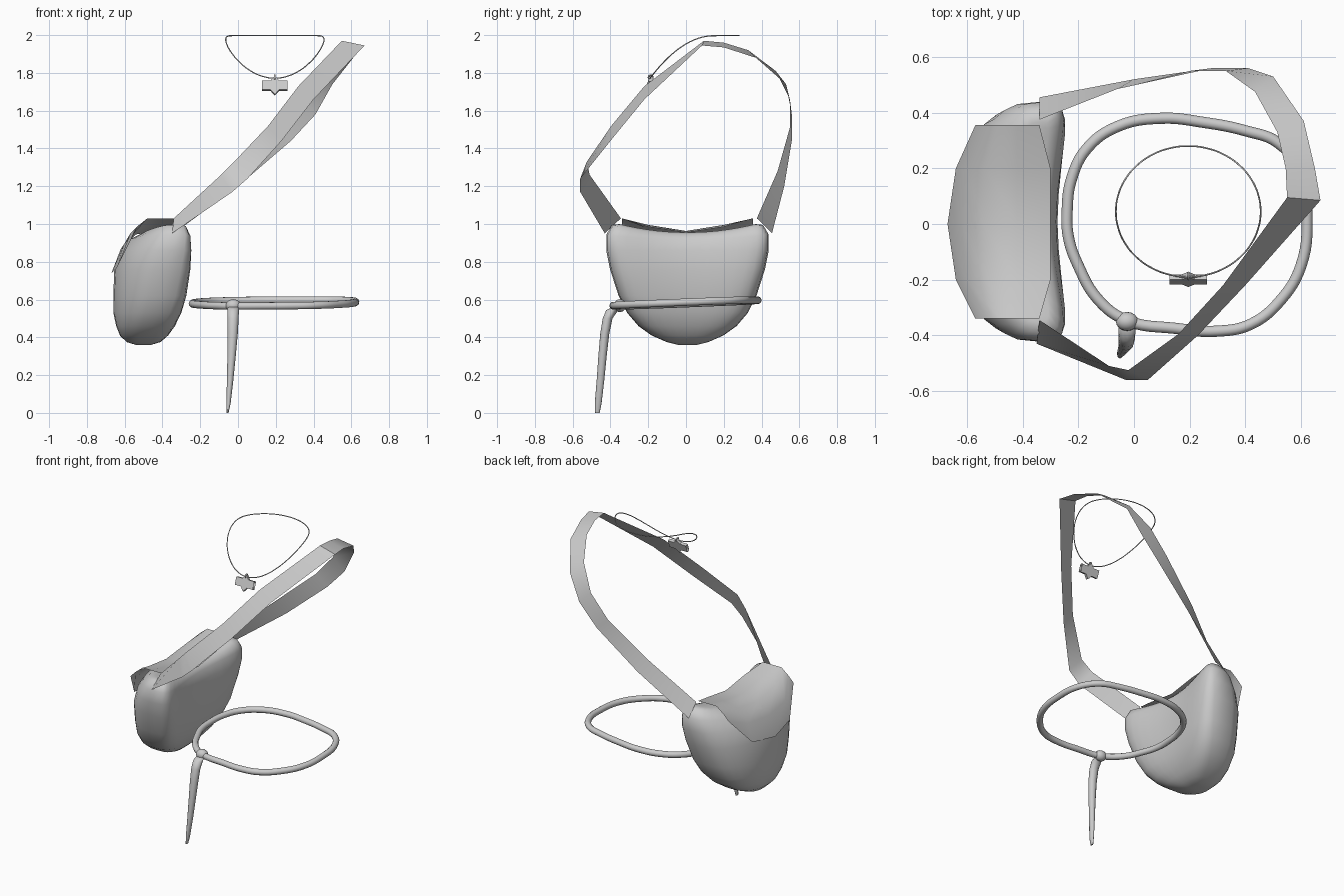
import bpy, bmesh, math
from mathutils import Vector, Matrix

if "Cube" in bpy.data.objects:
    bpy.data.objects.remove(bpy.data.objects["Cube"])


def activate(ob):
    bpy.ops.object.select_all(action='DESELECT')
    ob.select_set(True)
    bpy.context.view_layer.objects.active = ob


def smooth(ob, angle):
    activate(ob)
    bpy.ops.object.shade_smooth_by_angle(angle=math.radians(angle))


def loft(name, rings, closed=True, angle=40):
    """Skin equal-length point rows; closed rows get caps of crosswise strips."""
    n = len(rings[0])
    last = (len(rings) - 1) * n
    verts = [tuple(p) for r in rings for p in r]
    faces = []
    for i in range(len(rings) - 1):
        for j in range(n if closed else n - 1):
            k = (j + 1) % n
            faces.append((i * n + j, i * n + k, (i + 1) * n + k, (i + 1) * n + j))
    if closed:
        h, q = n // 2, n // 4
        for base in (0, last):
            for i in range(-q, q):
                ids = [i % n, (i + 1) % n, (h - i - 1) % n, (h - i) % n]
                faces.append(tuple(base + v for v in dict.fromkeys(ids)))
    me = bpy.data.meshes.new(name)
    me.from_pydata(verts, [], faces)
    bm = bmesh.new()
    bm.from_mesh(me)
    bmesh.ops.recalc_face_normals(bm, faces=bm.faces)
    bm.to_mesh(me)
    bm.free()
    ob = bpy.data.objects.new(name, me)
    bpy.context.collection.objects.link(ob)
    smooth(ob, angle)
    return ob


def tube(name, points, radius):
    """Round closed loop through the given points."""
    cu = bpy.data.curves.new(name, 'CURVE')
    cu.dimensions = '3D'
    cu.bevel_depth = radius
    cu.bevel_resolution = 3
    cu.resolution_u = 6
    sp = cu.splines.new('BEZIER')
    sp.bezier_points.add(len(points) - 1)
    for bp, p in zip(sp.bezier_points, points):
        bp.co = p
        bp.handle_left_type = bp.handle_right_type = 'AUTO'
    sp.use_cyclic_u = True
    ob = bpy.data.objects.new(name, cu)
    bpy.context.collection.objects.link(ob)
    activate(ob)
    bpy.ops.object.convert(target='MESH')
    smooth(bpy.context.object, 60)


def spow(v, p):
    return math.copysign(abs(v) ** p, v)


# Pouch: rows are height, outer x, inner x, half width, corner lift
levels = [(.36, -.54, -.46, .05, 0), (.375, -.59, -.41, .11, 0),
          (.41, -.625, -.37, .19, 0), (.46, -.645, -.335, .26, 0),
          (.53, -.66, -.305, .32, 0), (.62, -.66, -.285, .365, 0),
          (.76, -.655, -.275, .41, 0), (.86, -.62, -.28, .43, 0),
          (.92, -.57, -.295, .43, .02), (.945, -.52, -.315, .40, .05),
          (.955, -.47, -.35, .36, .055)]
rings = []
for z, x0, x1, hy, lift in levels:
    ring = []
    for i in range(32):
        a = math.tau * i / 32
        c = spow(math.cos(a), .65)
        y = hy * spow(math.sin(a), .85)
        x = (x0 + x1) / 2 + (x1 - x0) / 2 * c + (.55 + .13 * c) * y * y
        ring.append((x, y + .008, z + lift * (y / .4) ** 2))
    rings.append(ring)
loft("pouch", rings, angle=70)

# Flap: sheet draped over the pouch, mirrored about y = 0
end = [(-.34, 1.03), (-.42, 1.03), (-.48, 1.03), (-.53, .99), (-.57, .95)]
side = [(-.30, .985), (-.42, .995), (-.53, .975), (-.605, .89), (-.64, .77)]
mid = [(-.30, .955), (-.42, .963), (-.54, .945), (-.62, .87), (-.67, .74)]
rows = [[(x, y, z) for x, z in prof] for y, prof in
        ((-.34, end), (-.2, side), (0, mid), (.2, side), (.355, end))]
loft("pouch_flap", rows, closed=False, angle=60)

# Shoulder strap: ribbon between an outer lower and an inner upper edge
strap = [((-.35, -.43, .95), (-.34, -.345, 1.03)),
         ((-.03, -.56, 1.17), (-.09, -.51, 1.26)),
         ((.05, -.56, 1.24), (-.02, -.525, 1.33)),
         ((.23, -.40, 1.44), (.16, -.395, 1.52)),
         ((.40, -.22, 1.66), (.32, -.22, 1.73)),
         ((.67, .085, 1.945), (.55, .095, 1.97)),
         ((.65, .2, 1.935), (.545, .2, 1.96)),
         ((.61, .37, 1.88), (.515, .33, 1.92)),
         ((.5, .53, 1.74), (.435, .475, 1.81)),
         ((.41, .56, 1.58), (.33, .55, 1.66)),
         ((.28, .56, 1.44), (.2, .55, 1.51)),
         ((0, .52, 1.20), (-.06, .485, 1.28)),
         ((-.34, .455, .95), (-.34, .375, 1.03))]
loft("shoulder_strap", strap, closed=False, angle=50)

# Rope belt
belt = [(-.24, .05), (-.225, .16), (-.17, .27), (-.06, .35), (.1, .38),
        (.25, .365), (.4, .335), (.52, .29), (.6, .18), (.622, .02),
        (.6, -.15), (.53, -.27), (.42, -.36), (.3, -.385), (.15, -.375),
        (-.03, -.345), (-.13, -.27), (-.2, -.15), (-.235, -.05)]
tube("belt", [(x, y, .58 + .04 * y + .01 * x) for x, y in belt], .02)

# Belt knot
bpy.ops.mesh.primitive_uv_sphere_add(segments=16, ring_count=10, radius=1,
                                     location=(-.025, -.35, .568))
knot = bpy.context.object
knot.name = "belt_knot"
knot.scale = (.04, .034, .034)
smooth(knot, 60)

# Hanging belt end: rows are x, y, z, half width in x, half depth in y
tail = [(-.025, -.355, .56, .03, .03), (-.025, -.39, .545, .03, .032),
        (-.026, -.415, .50, .029, .026), (-.028, -.43, .42, .027, .024),
        (-.034, -.442, .30, .022, .022), (-.042, -.453, .17, .017, .02),
        (-.05, -.465, .05, .011, .018), (-.055, -.469, 0, .005, .012)]
loft("belt_end", [[(x + w * math.cos(math.tau * i / 12),
                    y + d * math.sin(math.tau * i / 12), z) for i in range(12)]
                  for x, y, z, w, d in tail], angle=60)

# Necklace cord
cord = []
for i in range(24):
    a = math.tau * i / 24
    y = .045 + .235 * math.sin(a)
    cord.append((.195 + .26 * math.cos(a), y,
                 1.997 - .225 * (max(0, .15 - y) / .34) ** 2))
tube("necklace_cord", cord, .003)

# Six-pointed pendant, leaning back with the cord
tilt = Matrix.Translation((.195, -.199, 1.732)) @ Matrix.Rotation(-.35, 4, 'X')
star = []
for depth in (-.01, .01):
    row = []
    for i in range(12):
        r = .078 if i % 2 == 0 else .045
        a = math.tau * i / 12
        row.append(tilt @ Vector((r * math.cos(a + math.pi / 2), depth,
                                  .67 * r * math.sin(a + math.pi / 2))))
    star.append(row)
loft("star_pendant", star, angle=20)

# Pendant loop
bpy.ops.mesh.primitive_torus_add(major_radius=.012, minor_radius=.004,
                                 major_segments=16, minor_segments=6,
                                 location=(.195, -.187, 1.776),
                                 rotation=(0, math.pi / 2, 0))
bpy.context.object.name = "pendant_loop"
smooth(bpy.context.object, 60)
